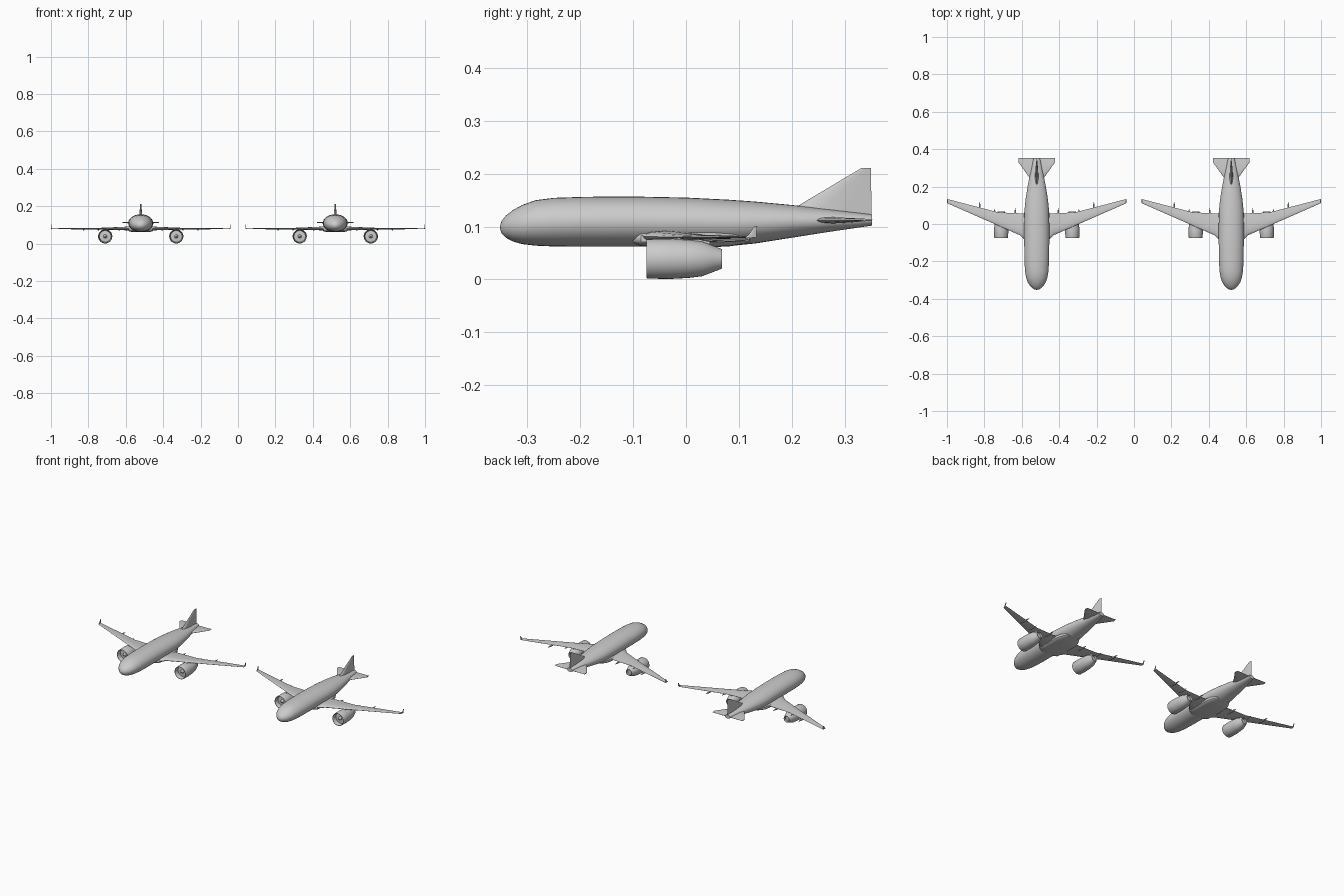
import bpy, bmesh, math
from mathutils import Vector

PLANES = {"left": -0.52, "right": 0.52}   # x of each aircraft


def finish(name, rings, mirror=False, cap=True, angle=35):
    """Bridge closed rings of points into a skin and place it on both aircraft."""
    bm = bmesh.new()
    loops = [[bm.verts.new(p) for p in ring] for ring in rings]
    n = len(loops[0])
    for a, b in zip(loops, loops[1:]):
        for i in range(n):
            j = (i + 1) % n
            bm.faces.new((a[i], a[j], b[j], b[i]))
    if cap:
        bm.faces.new(loops[0])
        bm.faces.new(loops[-1])
    bmesh.ops.recalc_face_normals(bm, faces=bm.faces)
    mesh = bpy.data.meshes.new(name)
    bm.to_mesh(mesh)
    bm.free()
    for side, x in PLANES.items():
        ob = bpy.data.objects.new(f"{name}_{side}", mesh)
        bpy.context.collection.objects.link(ob)
        ob.location.x = x
        if mirror:
            ob.modifiers.new("Mirror", 'MIRROR').use_mirror_merge = False
    bpy.ops.object.select_all(action='DESELECT')
    ob.select_set(True)
    bpy.context.view_layer.objects.active = ob
    bpy.ops.object.shade_smooth_by_angle(angle=math.radians(angle))


def oval(y, cx, cz, rx, rz, n=32, power=1.0):
    """Ring in the xz plane; power below 1 makes it boxier."""
    ring = []
    for i in range(n):
        a = 2 * math.pi * i / n
        c, s = math.cos(a), math.sin(a)
        ring.append(Vector((cx + rx * math.copysign(abs(c) ** power, c), y,
                            cz + rz * math.copysign(abs(s) ** power, s))))
    return ring


# half thickness along the chord, leading to trailing edge
FOIL = [(0, 0), (0.03, 0.4), (0.12, 0.8), (0.35, 1), (0.7, 0.6), (1, 0.08)]


def foil(span, lead, trail, level, half, upright=False):
    """Aerofoil ring at a span position; upright foils stack along z."""
    pts = [(t, h) for t, h in FOIL] + [(t, -h) for t, h in FOIL[:0:-1]]
    ring = []
    for t, h in pts:
        y, o = lead + (trail - lead) * t, level + half * h
        ring.append(Vector((o, y, span) if upright else (span, y, o)))
    return ring


# fuselage: y, half width, bottom, top
BODY = [(-0.352, 0.003, 0.096, 0.101), (-0.349, 0.014, 0.087, 0.111),
        (-0.341, 0.026, 0.079, 0.121), (-0.328, 0.038, 0.072, 0.131),
        (-0.310, 0.049, 0.067, 0.141), (-0.285, 0.057, 0.064, 0.150),
        (-0.250, 0.063, 0.0625, 0.1545), (-0.190, 0.066, 0.062, 0.1565),
        (-0.100, 0.067, 0.062, 0.157), (0.000, 0.067, 0.062, 0.155),
        (0.080, 0.065, 0.063, 0.151), (0.130, 0.060, 0.068, 0.1475),
        (0.200, 0.049, 0.079, 0.141), (0.270, 0.035, 0.090, 0.133),
        (0.352, 0.017, 0.102, 0.123)]
finish("fuselage", [oval(y, 0, (b + t) / 2, w, (t - b) / 2) for y, w, b, t in BODY])

# belly fairing between the wing roots
BELLY = [(-0.10, 0.045, 0.010), (-0.085, 0.064, 0.014), (-0.05, 0.069, 0.016),
         (0.05, 0.069, 0.016), (0.085, 0.062, 0.014), (0.12, 0.042, 0.008)]
finish("belly_fairing", [oval(y, 0, 0.077, w, h, 24, 0.6) for y, w, h in BELLY])

# wings with a swept leading edge and trailing kink
finish("wing", [foil(0.03, -0.092, 0.056, 0.081, 0.011),
                foil(0.07, -0.080, 0.056, 0.081, 0.011),
                foil(0.09, -0.060, 0.057, 0.081, 0.009),
                foil(0.205, -0.009, 0.062, 0.080, 0.005),
                foil(0.465, 0.105, 0.130, 0.080, 0.002),
                foil(0.478, 0.112, 0.133, 0.080, 0.0015)], True)

# upturned wing tips
finish("winglet", [foil(0.079, 0.110, 0.133, 0.4775, 0.002, True),
                   foil(0.085, 0.119, 0.133, 0.478, 0.002, True),
                   foil(0.101, 0.129, 0.135, 0.479, 0.001, True)], True)

# flap track fairings under the trailing edge
for name, x, y in (("inner", 0.115, 0.045), ("outer", 0.225, 0.055), ("tip", 0.305, 0.075)):
    end = {"inner": 0.085, "outer": 0.08, "tip": 0.118}[name]
    k = (end - y + 0.03) / 4
    finish(f"flap_fairing_{name}",
           [oval(y - 0.03 + k * i, x, 0.076, r, r, 10)
            for i, r in enumerate((0.001, 0.004, 0.0055, 0.004, 0.001))], True)

# engine: intake throat with spinner, cowl, tapered nozzle, recessed exhaust
ENGINE = [(-0.066, 0.001), (-0.062, 0.005), (-0.052, 0.010), (-0.050, 0.0305),
          (-0.068, 0.0325), (-0.074, 0.0345), (-0.075, 0.036), (-0.072, 0.0373),
          (-0.03, 0.038), (0.005, 0.036), (0.030, 0.033), (0.050, 0.0255),
          (0.068, 0.0185), (0.066, 0.0165), (0.055, 0.016), (0.055, 0.001)]
finish("engine", [oval(y, 0.19, 0.039, r, r) for y, r in ENGINE], True)

# engine pylon
finish("engine_pylon", [foil(0.060, -0.045, 0.045, 0.19, 0.005, True),
                        foil(0.076, -0.035, 0.045, 0.19, 0.005, True),
                        foil(0.081, -0.005, 0.04, 0.19, 0.004, True)], True)

# tailplane and fin
finish("tailplane", [foil(0.01, 0.215, 0.352, 0.112, 0.007),
                     foil(0.03, 0.235, 0.352, 0.112, 0.006),
                     foil(0.098, 0.330, 0.353, 0.113, 0.002)], True)
finish("tail_fin", [foil(0.115, 0.18, 0.351, 0, 0.010, True),
                    foil(0.140, 0.213, 0.351, 0, 0.009, True),
                    foil(0.211, 0.332, 0.350, 0, 0.003, True)])
